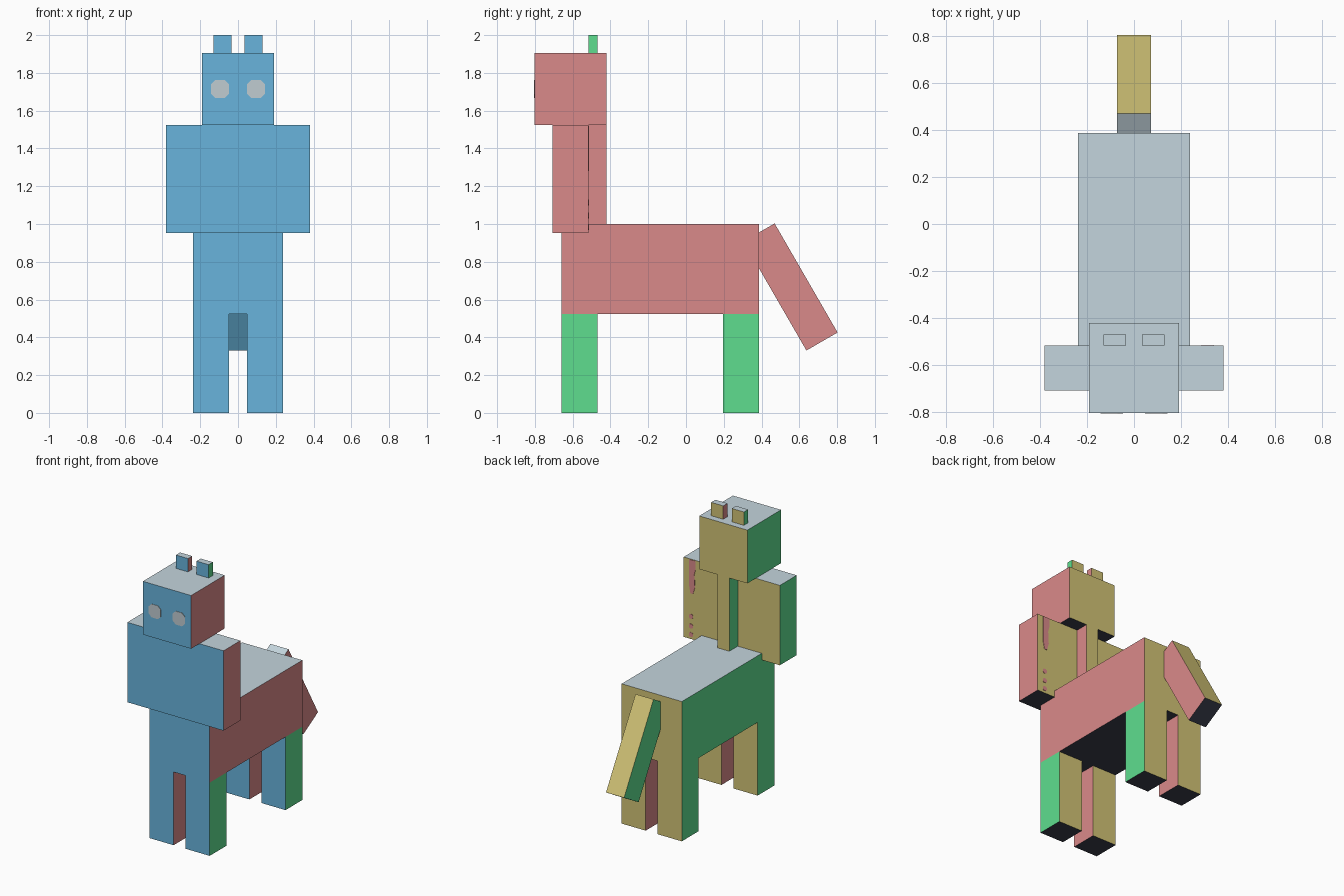
import bpy
import bmesh
import math
from mathutils import Matrix, Vector

old = bpy.data.objects.get("Cube")
if old:
    bpy.data.objects.remove(old, do_unlink=True)

U = 1 / 21       # modelling unit: the figure is 42 units tall
FRONT = -13.86   # body front, in units


def material(name, rgb):
    def linear(c):
        c /= 255
        return c / 12.92 if c <= 0.04045 else ((c + 0.055) / 1.055) ** 2.4
    colour = [linear(c) for c in rgb] + [1]
    mat = bpy.data.materials.new(name)
    mat.use_nodes = True
    mat.diffuse_color = colour
    mat.node_tree.nodes["Principled BSDF"].inputs["Base Color"].default_value = colour
    return mat


blue = material("blue front", (104, 180, 220))
red = material("soft red", (218, 138, 138))
green = material("green", (94, 222, 143))
yellow = material("straw yellow", (210, 196, 118))
pale = material("pale grey", (196, 213, 221))
dark = material("dark slate", (58, 62, 76))
eye_grey = material("eye grey", (192, 204, 209))


def finish(name, bm, mats):
    mesh = bpy.data.meshes.new(name)
    bm.normal_update()
    bm.to_mesh(mesh)
    bm.free()
    for mat in mats:
        mesh.materials.append(mat)
    obj = bpy.data.objects.new(name, mesh)
    bpy.context.collection.objects.link(obj)
    return obj


def block(name, centre, size, left=red, right=green, tilt=0):
    """Box in units, each side coloured by its own direction."""
    bm = bmesh.new()
    bmesh.ops.create_cube(bm, size=1)
    bmesh.ops.scale(bm, vec=Vector(size) * U, verts=bm.verts)
    bm.normal_update()
    for face in bm.faces:
        n = face.normal
        axis = max(range(3), key=lambda i: abs(n[i]))
        face.material_index = axis * 2 + (n[axis] > 0)
    turn = Matrix.Translation(Vector(centre) * U) @ Matrix.Rotation(tilt, 4, "X")
    bm.transform(turn)
    return finish(name, bm, [right, left, blue, yellow, dark, pale])


def plate(name, outline, y, mat, thick):
    """Thin painted plate: an x-z outline extruded along y."""
    bm = bmesh.new()
    face = bm.faces.new([bm.verts.new((x, y, z)) for x, z in outline])
    out = bmesh.ops.extrude_face_region(bm, geom=[face])
    moved = [v for v in out["geom"] if isinstance(v, bmesh.types.BMVert)]
    bmesh.ops.translate(bm, vec=(0, thick, 0), verts=moved)
    bmesh.ops.recalc_face_normals(bm, faces=bm.faces)
    return finish(name, bm, [mat])


def octagon(x, z, half, cut):
    k = half - cut
    corners = [(half, k), (k, half), (-k, half), (-half, k),
               (-half, -k), (-k, -half), (k, -half), (half, -k)]
    return [(x + a, z + b) for a, b in corners]


# Trunk, chest, neck and head
block("body", (0, FRONT + 11, 16), (10, 22, 10))
block("chest", (0, FRONT + 1, 26), (16, 4, 12))
block("neck", (0, FRONT + 4, 26.5), (2, 2, 11))
block("head", (0, FRONT + 1, 36), (8, 8, 8))

# Tail, swung out behind the body
block("tail", (0, 11.62, 14), (3, 4, 14), tilt=math.radians(30))

# Mirrored limbs, ears and eyes: green outside, red inside
for side, s in (("left", 1), ("right", -1)):
    sides = dict(left=green if s > 0 else red, right=red if s > 0 else green)
    for place, y in (("front", FRONT + 2), ("back", FRONT + 20)):
        block(f"{place}_leg_{side}", (3 * s, y, 5.5), (4, 4, 11), **sides)
    block(f"ear_{side}", (1.72 * s, FRONT + 3.5, 41), (2, 1, 2), **sides)
    plate(f"eye_{side}", octagon(2 * s * U, 36 * U, U, 0.022),
          (FRONT - 3) * U, eye_grey, -0.003)

# Red drip and drops on the back of the chest
back = (FRONT + 3) * U
drip = [(0.335, 1.52), (0.285, 1.52), (0.285, 1.46), (0.295, 1.42),
        (0.29, 1.33), (0.305, 1.28), (0.325, 1.28), (0.335, 1.33)]
plate("chest_drip", drip, back, red, 0.003)
for i, z in enumerate((1.115, 1.045, 0.985)):
    plate(f"chest_drop_{i + 1}", octagon(0.322, z, 0.016, 0.008), back, red, 0.003)
